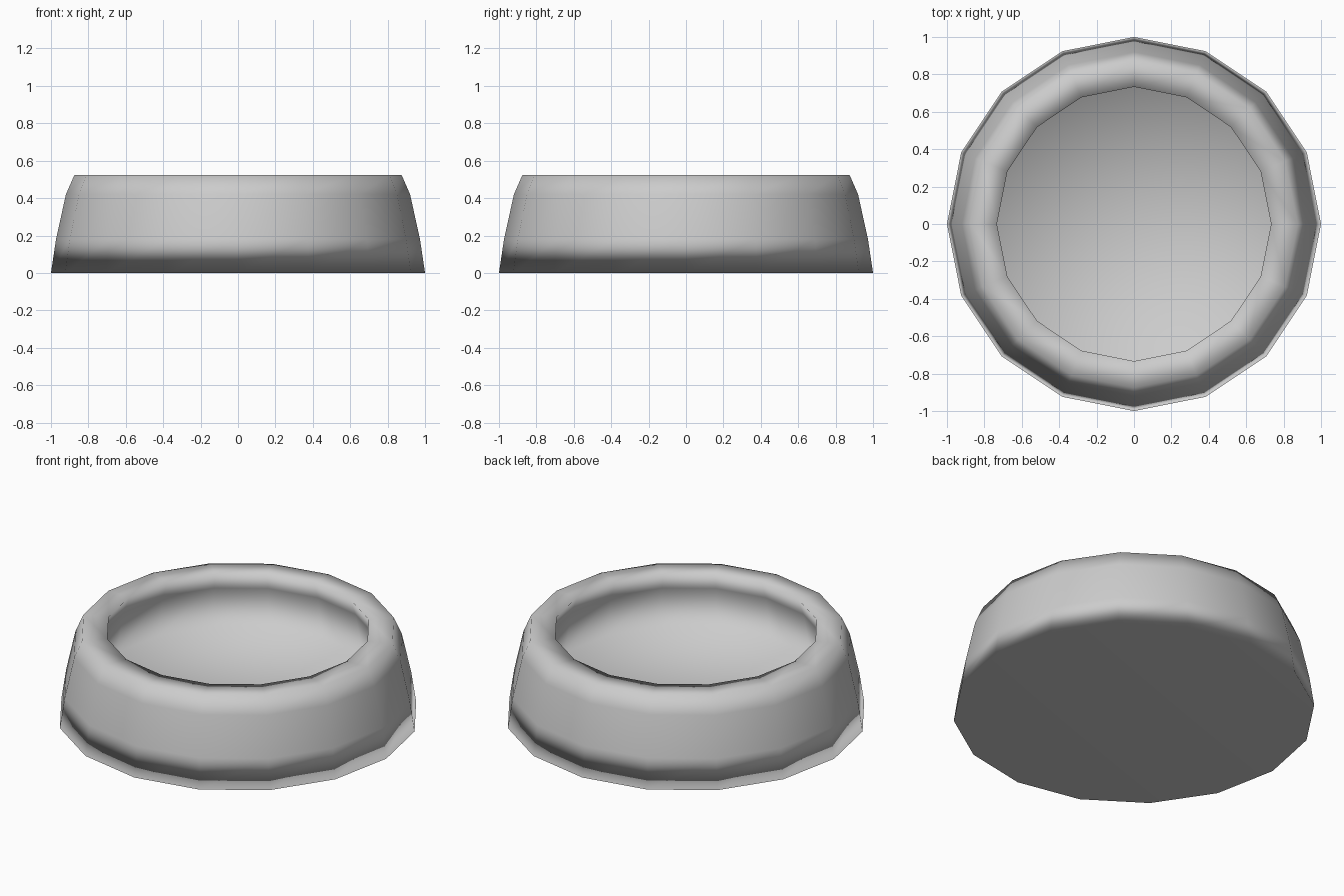
import bpy
import bmesh
from math import cos, sin, tau

cube = bpy.data.objects.get("Cube")
if cube:
    bpy.data.objects.remove(cube, do_unlink=True)

SIDES = 16

# One plain grey for the whole dish
grey = bpy.data.materials.new("light_grey")
grey.use_nodes = True
colour = (0.6, 0.6, 0.6, 1)
grey.diffuse_color = colour
grey.node_tree.nodes["Principled BSDF"].inputs["Base Color"].default_value = colour


def add_ring(bm, radius, z):
    return [bm.verts.new((radius * cos(tau * i / SIDES), radius * sin(tau * i / SIDES), z))
            for i in range(SIDES)]


def lathe(name, profile):
    """Spin (radius, z) points into a closed body with a flat base and a fanned floor."""
    bm = bmesh.new()
    rings = [add_ring(bm, r, z) for r, z in profile]
    for low, high in zip(rings, rings[1:]):
        for i in range(SIDES):
            j = (i + 1) % SIDES
            bm.faces.new((low[i], low[j], high[j], high[i]))
    bm.faces.new(rings[0][::-1])
    floor = rings[-1]
    centre = bm.verts.new((0, 0, profile[-1][1]))
    for i in range(SIDES):
        bm.faces.new((floor[i], floor[(i + 1) % SIDES], centre))
    for face in bm.faces:
        face.smooth = True
    mesh = bpy.data.meshes.new(name)
    bm.to_mesh(mesh)
    bm.free()
    mesh.materials.append(grey)
    obj = bpy.data.objects.new(name, mesh)
    bpy.context.collection.objects.link(obj)
    return obj


# Flared outer wall, flat rim, undercut inner wall and recessed floor
outer_wall = [(1.0, 0.0), (0.973, 0.18), (0.92, 0.42), (0.875, 0.523)]
inner_wall = [(0.733, 0.523), (0.77, 0.42), (0.82, 0.16)]
bowl = lathe("feeding_bowl", outer_wall + inner_wall)

# Shade by face area so the broad base and floor read flat
shading = bowl.modifiers.new("area_shading", "WEIGHTED_NORMAL")
shading.mode = "FACE_AREA"
